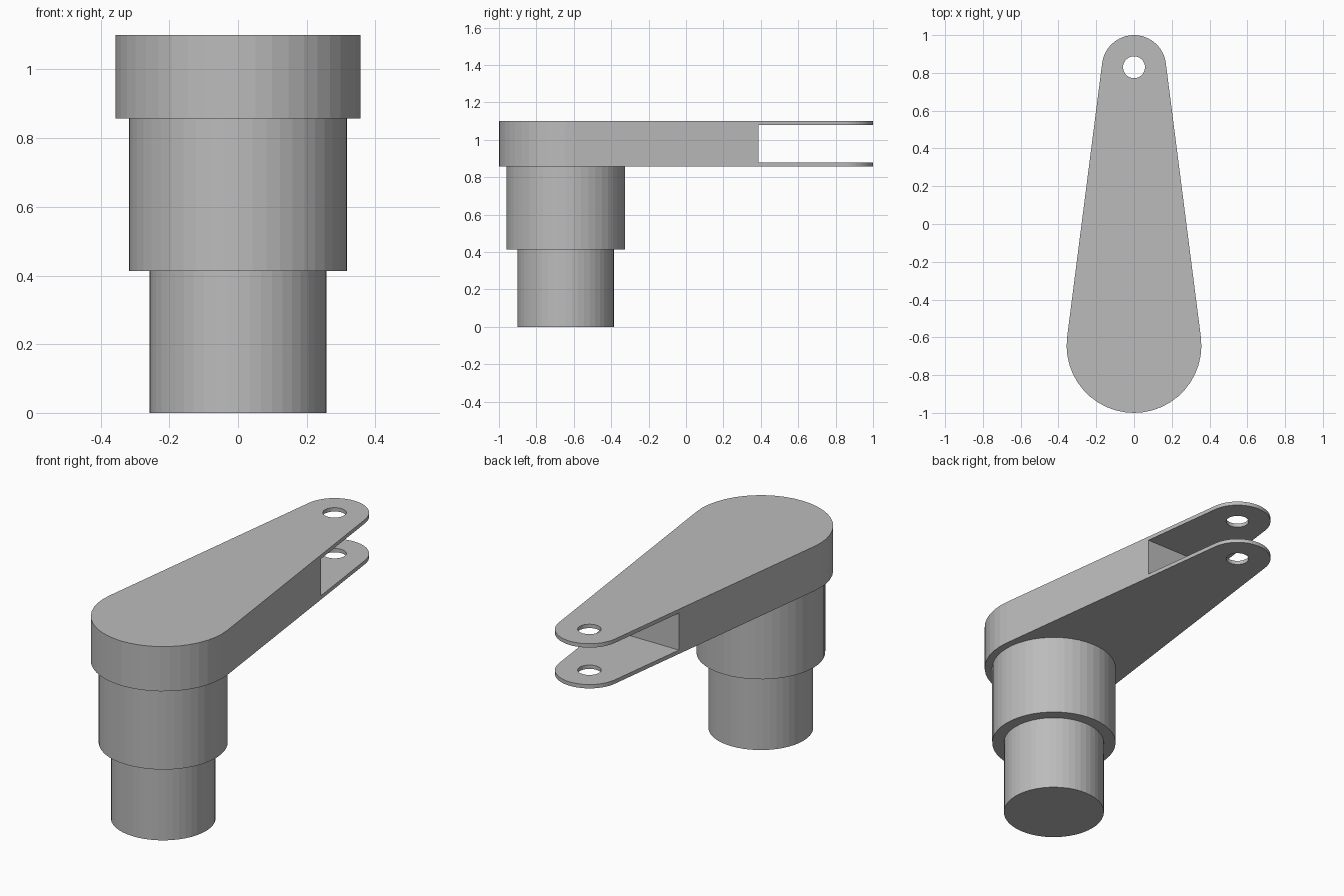
import bpy, bmesh, math
from mathutils import Matrix

if "Cube" in bpy.data.objects:
    bpy.data.objects.remove(bpy.data.objects["Cube"], do_unlink=True)

SEGMENTS = 48
POST_Y, PIN_Y = -0.643, 0.83
HEEL_R, TIP_R, HOLE_R = 0.357, 0.17, 0.058
ARM_BOTTOM, ARM_TOP, PLATE = 0.857, 1.10, 0.021
SLOT_Y = 0.387

grey = bpy.data.materials.new("plain grey")
grey.use_nodes = True
colour = (0.5, 0.5, 0.5, 1)
grey.diffuse_color = colour
grey.node_tree.nodes["Principled BSDF"].inputs["Base Color"].default_value = colour


def add_object(name, bm):
    bmesh.ops.recalc_face_normals(bm, faces=bm.faces)
    mesh = bpy.data.meshes.new(name)
    bm.to_mesh(mesh)
    bm.free()
    mesh.materials.append(grey)
    obj = bpy.data.objects.new(name, mesh)
    bpy.context.collection.objects.link(obj)
    return obj


def arc(radius, centre_y, start, end, steps):
    angles = [start + (end - start) * i / steps for i in range(steps + 1)]
    return [(radius * math.cos(a), centre_y + radius * math.sin(a)) for a in angles]


def prism(name, outline, bottom, top):
    bm = bmesh.new()
    face = bm.faces.new([bm.verts.new((x, y, bottom)) for x, y in outline])
    result = bmesh.ops.extrude_face_region(bm, geom=[face], use_keep_orig=True)
    moved = [v for v in result["geom"] if isinstance(v, bmesh.types.BMVert)]
    bmesh.ops.translate(bm, verts=moved, vec=(0, 0, top - bottom))
    return add_object(name, bm)


def cut(target, cutter):
    cutter.hide_render = True
    mod = target.modifiers.new("cut", "BOOLEAN")
    mod.operation = "DIFFERENCE"
    mod.solver = "EXACT"
    mod.object = cutter
    bpy.context.view_layer.objects.active = target
    bpy.ops.object.modifier_apply(modifier=mod.name)
    bpy.data.objects.remove(cutter, do_unlink=True)


# Tapered arm: two arcs joined by their common tangents
tilt = math.asin((HEEL_R - TIP_R) / (PIN_Y - POST_Y))
outline = arc(TIP_R, PIN_Y, tilt, math.pi - tilt, SEGMENTS // 2)
outline += arc(HEEL_R, POST_Y, math.pi - tilt, 2 * math.pi + tilt, SEGMENTS // 2)
arm = prism("forked_arm", outline, ARM_BOTTOM, ARM_TOP)

# Slot that leaves two thin fork plates
slot = [(-1, SLOT_Y), (1, SLOT_Y), (1, 2), (-1, 2)]
cut(arm, prism("slot_cutter", slot, ARM_BOTTOM + PLATE, ARM_TOP - PLATE))

# Pin hole through both plates
hole = arc(HOLE_R, PIN_Y, 0, 2 * math.pi, SEGMENTS)[:-1]
cut(arm, prism("hole_cutter", hole, 0.5, 1.5))

# Stepped round post, spun from a half profile
bm = bmesh.new()
profile = [(0, 0), (0.258, 0), (0.258, 0.413), (0.318, 0.413), (0.318, ARM_BOTTOM)]
points = [bm.verts.new((r, 0, z)) for r, z in profile]
edges = [bm.edges.new(pair) for pair in zip(points, points[1:])]
bmesh.ops.spin(bm, geom=points + edges, cent=(0, 0, 0), axis=(0, 0, 1),
               angle=2 * math.pi, steps=SEGMENTS)
bmesh.ops.remove_doubles(bm, verts=bm.verts, dist=0.0001)
bmesh.ops.transform(bm, matrix=Matrix.Translation((0, POST_Y, 0)), verts=bm.verts)
post = add_object("stepped_post", bm)
# The open top rests against the arm, so point its faces outwards
if min(post.data.polygons, key=lambda p: p.center.z).normal.z > 0:
    post.data.flip_normals()
